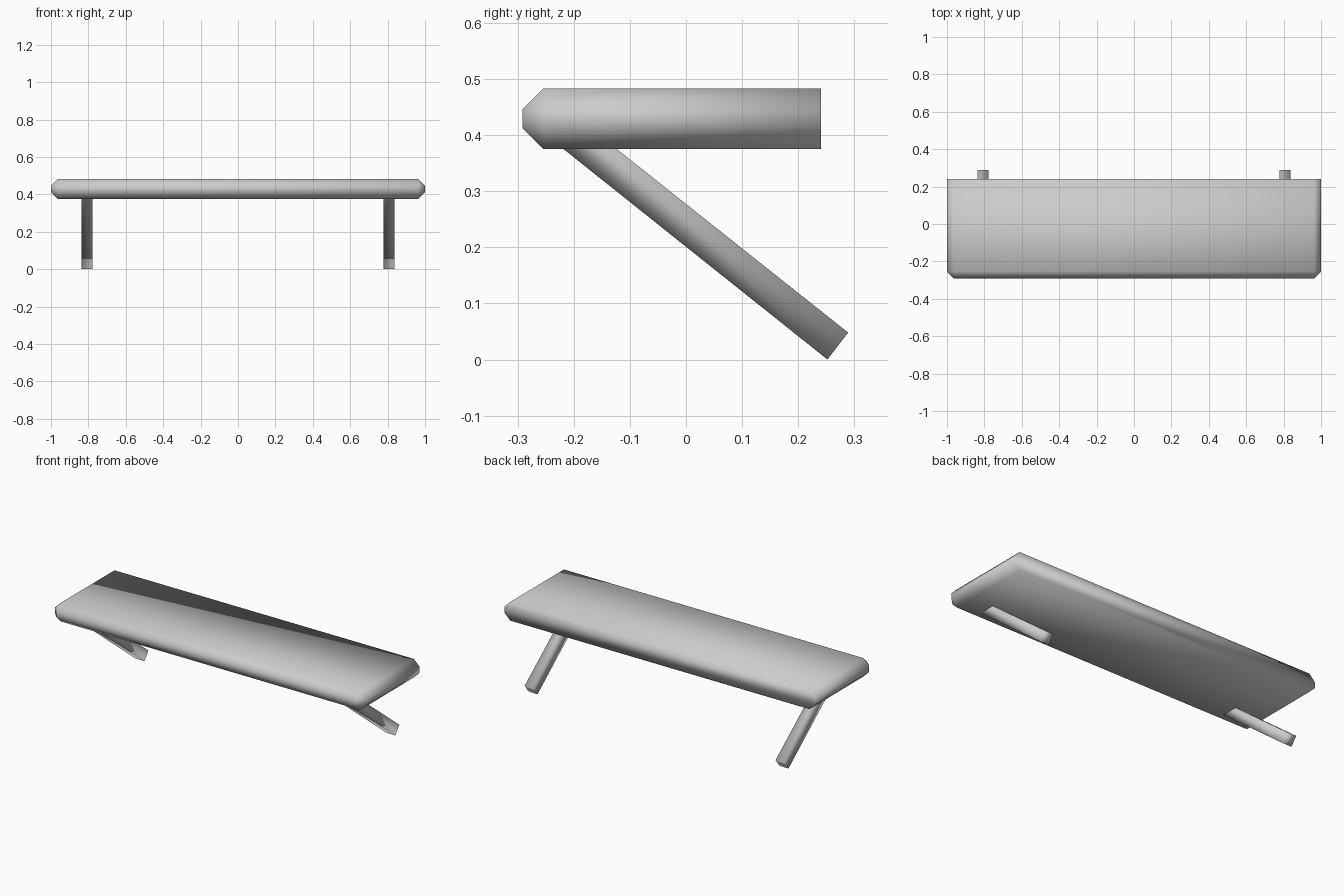
import bpy, bmesh
from mathutils import Vector

if "Cube" in bpy.data.objects:
    bpy.data.objects.remove(bpy.data.objects["Cube"])

grey = bpy.data.materials.new("plain grey")
grey.diffuse_color = (0.6, 0.6, 0.6, 1)
grey.use_nodes = True
grey.node_tree.nodes["Principled BSDF"].inputs["Base Color"].default_value = grey.diffuse_color


def finish(bm, name):
    bmesh.ops.recalc_face_normals(bm, faces=bm.faces)
    for f in bm.faces:
        f.smooth = True
    mesh = bpy.data.meshes.new(name)
    bm.to_mesh(mesh)
    bm.free()
    mesh.materials.append(grey)
    obj = bpy.data.objects.new(name, mesh)
    bpy.context.collection.objects.link(obj)
    return obj


# Shelf board: a slab chamfered along the front and both ends, square at the back
LOW, HIGH, FRONT, BACK = 0.375, 0.483, -0.291, 0.241
bm = bmesh.new()
bmesh.ops.create_cube(bm, size=1)
for v in bm.verts:
    v.co = Vector((v.co.x * 2,
                   BACK if v.co.y > 0 else FRONT,
                   HIGH if v.co.z > 0 else LOW))
edges = [e for e in bm.edges if any(v.co.y < 0 for v in e.verts)]
bmesh.ops.bevel(bm, geom=edges, offset=0.037, offset_type='OFFSET',
                segments=1, profile=0.5, affect='EDGES')
finish(bm, "shelf_board")

# Slanted support legs: side profile (y, z) swept across the leg width,
# left open where they run into the board
PROFILE = [(0.252, 0.0), (0.289, 0.048), (-0.127, 0.378), (-0.222, 0.378)]


def add_leg(name, x, width=0.057):
    bm = bmesh.new()
    sides = [[bm.verts.new((x + s * width / 2, y, z)) for y, z in PROFILE]
             for s in (-1, 1)]
    for ring in sides:
        bm.faces.new(ring)
    for i in (0, 1, 3):
        j = (i + 1) % 4
        bm.faces.new((sides[0][i], sides[0][j], sides[1][j], sides[1][i]))
    finish(bm, name)


add_leg("left_leg", -0.807)
add_leg("right_leg", 0.807)
